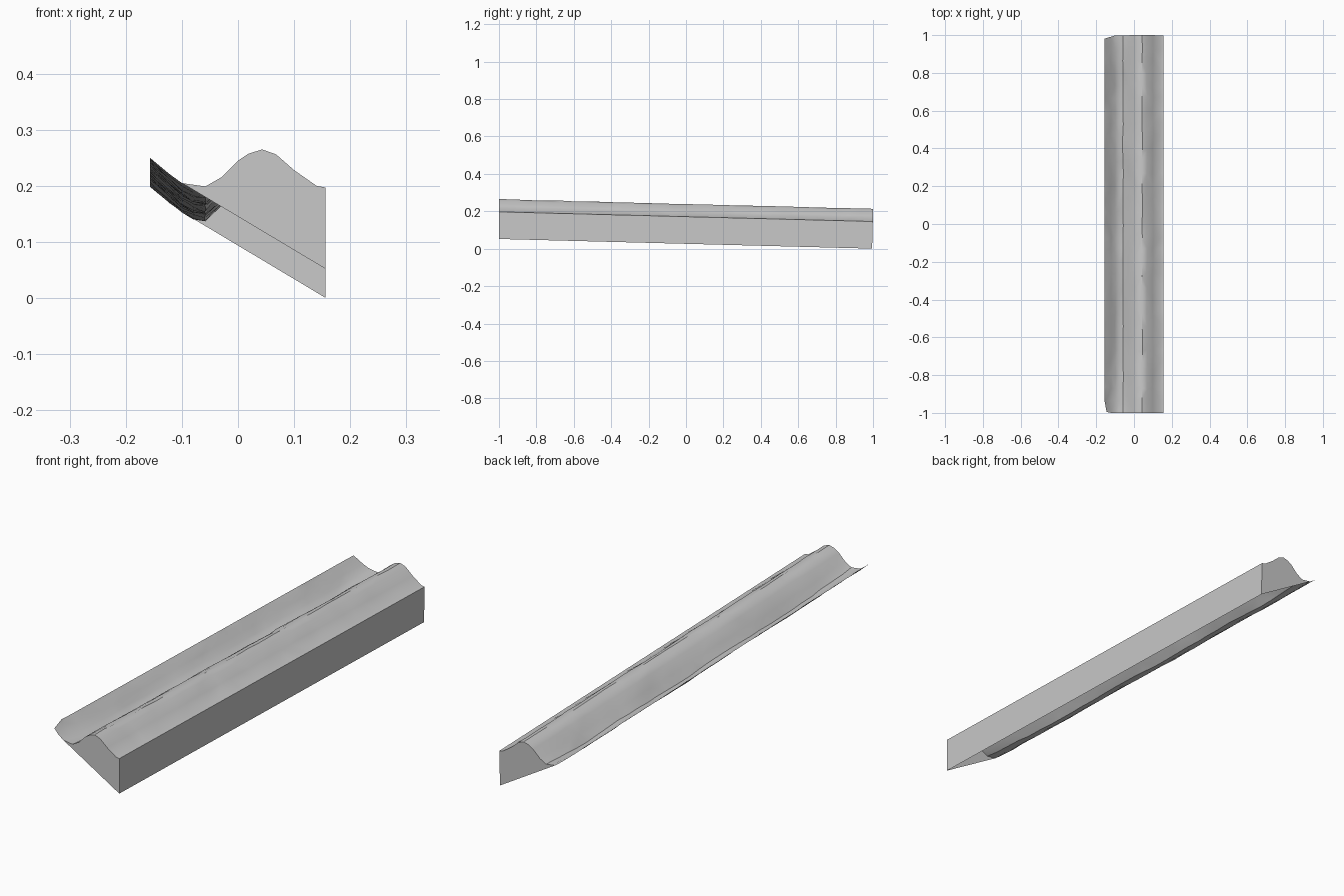
import bpy, bmesh, math, random
from mathutils import Vector

random.seed(4)
cube = bpy.data.objects.get("Cube")
if cube:
    bpy.data.objects.remove(cube, do_unlink=True)

grey = bpy.data.materials.new("plain grey")
grey.use_nodes = True
colour = (0.58, 0.58, 0.58, 1)
grey.diffuse_color = colour
grey.node_tree.nodes["Principled BSDF"].inputs["Base Color"].default_value = colour

# Cross-section of the ground surface, from the raised left bank to the wall
PROFILE = [(-.157, .25), (-.145, .24), (-.122, .221), (-.1, .205), (-.08, .202),
           (-.058, .199), (-.03, .215), (0, .245), (.018, .257), (.043, .265),
           (.068, .256), (.1, .228), (.14, .2), (.156, .197)]
BASE_Z = .052
JOIN = 3          # profile point where the end faces run out into the surface
ROWS = 30


def tilt(x, y, z):
    """Lean the whole strip down towards the back."""
    return Vector((x, y + .025 * (z - .25) * (y + 1) / 2, z - .0258 * (y + 1)))


bm = bmesh.new()

# Uneven ground surface: a ridge beside a sagging trough
grid = []
for r in range(ROWS + 1):
    y = -1 + 2 * r / ROWS
    inner = 0 < r < ROWS
    sag = min(1, 4 * (1 - abs(y))) * (.8 + .2 * math.sin(9 * y))
    row = []
    for i, (x, z) in enumerate(PROFILE):
        px, pz, py = x, z, y
        if inner and 0 < i < len(PROFILE) - 1:
            pz -= .02 * sag * math.exp(-((x + .068) / .03) ** 2)
            pz += random.uniform(-.002, .001)
            px += random.uniform(-.002, .002)
            py += random.uniform(-.01, .01)
        row.append(bm.verts.new(tilt(px, py, pz)))
    grid.append(row)

# Clipped corners of the left bank
grid[0][0].co.y += .07
grid[0][1].co.y += .005
grid[1][0].co.y += .03
grid[-1][0].co.y -= .02
grid[-1][1].co.y -= .015
grid[-1][2].co.y -= .008

for a, b in zip(grid, grid[1:]):
    for i in range(len(PROFILE) - 1):
        quad = [a[i], a[i + 1], b[i + 1], b[i]]
        if random.random() < .5:
            quad = quad[1:] + quad[:1]
        bm.faces.new((quad[0], quad[1], quad[2]))
        bm.faces.new((quad[0], quad[2], quad[3]))

# Straight outer wall and the two end faces; the underside stays open
edge = PROFILE[-1][0]
wall = []
for y, row in ((-1, grid[0]), (1, grid[-1])):
    low = bm.verts.new(tilt(edge, y, BASE_Z))
    top = bm.verts.new(row[-1].co)
    wall.append((low, top))
    end = [low] + [bm.verts.new(v.co) for v in reversed(row[JOIN:])]
    if y > 0:
        end.reverse()
    face = bm.faces.new(end)
    face.normal_update()
    if face.normal.y * y < 0:
        face.normal_flip()
(front_low, front_top), (back_low, back_top) = wall
bm.faces.new((front_low, back_low, back_top, front_top))

mesh = bpy.data.meshes.new("ridge_strip")
bm.to_mesh(mesh)
bm.free()
strip = bpy.data.objects.new("ridge_strip", mesh)
bpy.context.collection.objects.link(strip)
mesh.materials.append(grey)

bpy.ops.object.select_all(action='DESELECT')
strip.select_set(True)
bpy.context.view_layer.objects.active = strip
bpy.ops.object.shade_smooth_by_angle(angle=math.radians(35))
